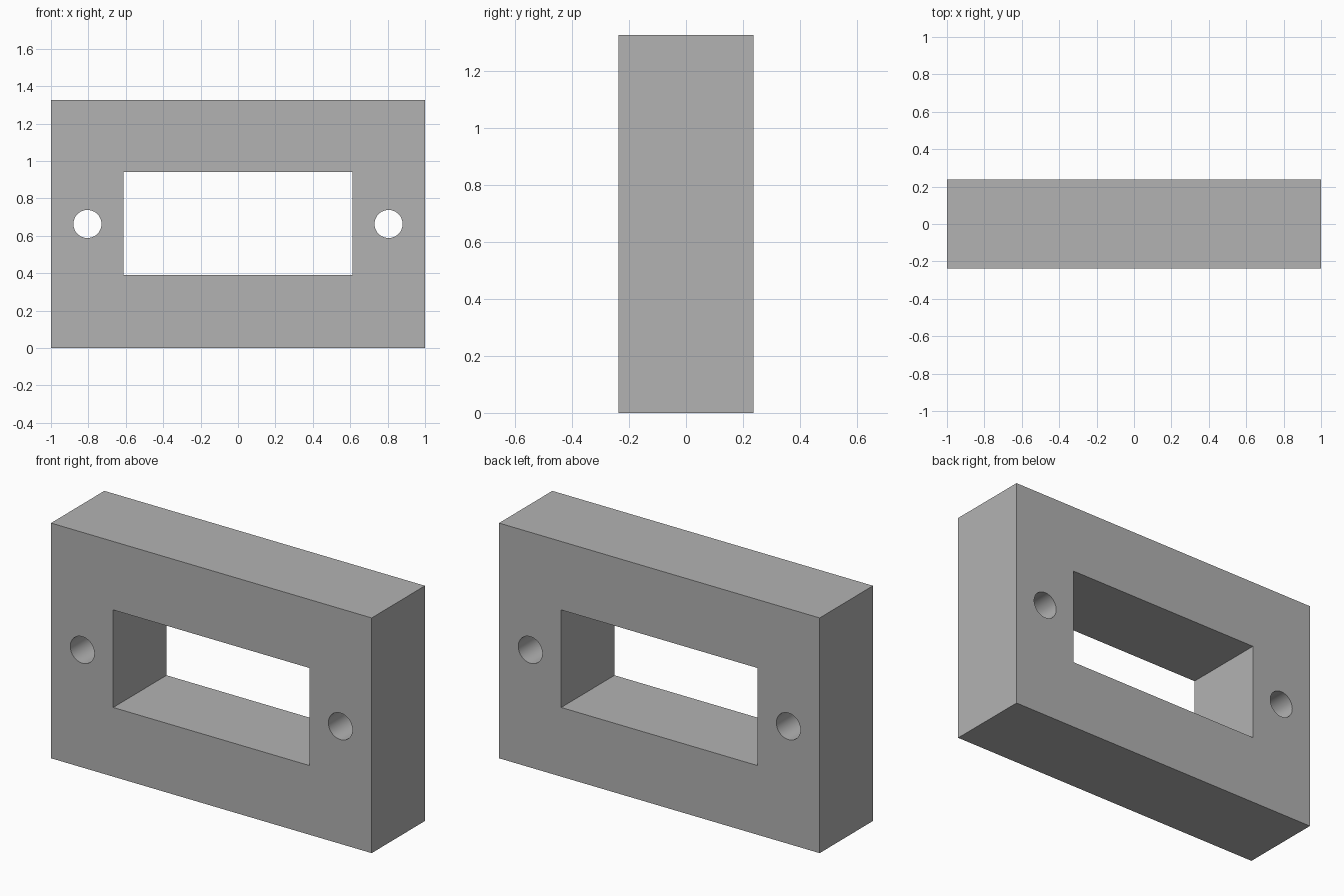
import bpy
import math

cube = bpy.data.objects.get("Cube")
if cube:
    bpy.data.objects.remove(cube, do_unlink=True)

WIDTH, DEPTH, HEIGHT = 2.0, 0.475, 1.326
MID = HEIGHT / 2

grey = bpy.data.materials.new("plain_grey")
grey.use_nodes = True
colour = (0.448, 0.448, 0.448, 1)
grey.diffuse_color = colour
grey.node_tree.nodes["Principled BSDF"].inputs["Base Color"].default_value = colour


def box(name, size, location):
    bpy.ops.mesh.primitive_cube_add(size=1, location=location)
    obj = bpy.context.object
    obj.name = name
    obj.scale = size
    bpy.ops.object.transform_apply(location=False, rotation=False, scale=True)
    obj.data.materials.append(grey)
    return obj


def rod(name, radius, x):
    bpy.ops.mesh.primitive_cylinder_add(
        vertices=64, radius=radius, depth=DEPTH * 2,
        location=(x, 0, MID), rotation=(math.pi / 2, 0, 0))
    obj = bpy.context.object
    obj.name = name
    obj.data.materials.append(grey)
    return obj


# Solid block
frame = box("mounting_frame", (WIDTH, DEPTH, HEIGHT), (0, 0, MID))

# Rectangular window and the two screw holes
cutters = [box("window_cutter", (1.224, DEPTH * 2, 0.55), (0, 0, 0.665))]
for side, x in (("left", 0.805), ("right", -0.805)):
    cutters.append(rod(side + "_hole_cutter", 0.075, x))

bpy.ops.object.select_all(action="DESELECT")
frame.select_set(True)
bpy.context.view_layer.objects.active = frame
for cutter in cutters:
    cutter.hide_render = True
    cut = frame.modifiers.new(cutter.name, "BOOLEAN")
    cut.operation = "DIFFERENCE"
    cut.solver = "EXACT"
    cut.object = cutter
    bpy.ops.object.modifier_apply(modifier=cut.name)
    bpy.data.objects.remove(cutter, do_unlink=True)

# Smooth hole walls, crisp edges
bpy.ops.object.shade_smooth_by_angle(angle=math.radians(30))
